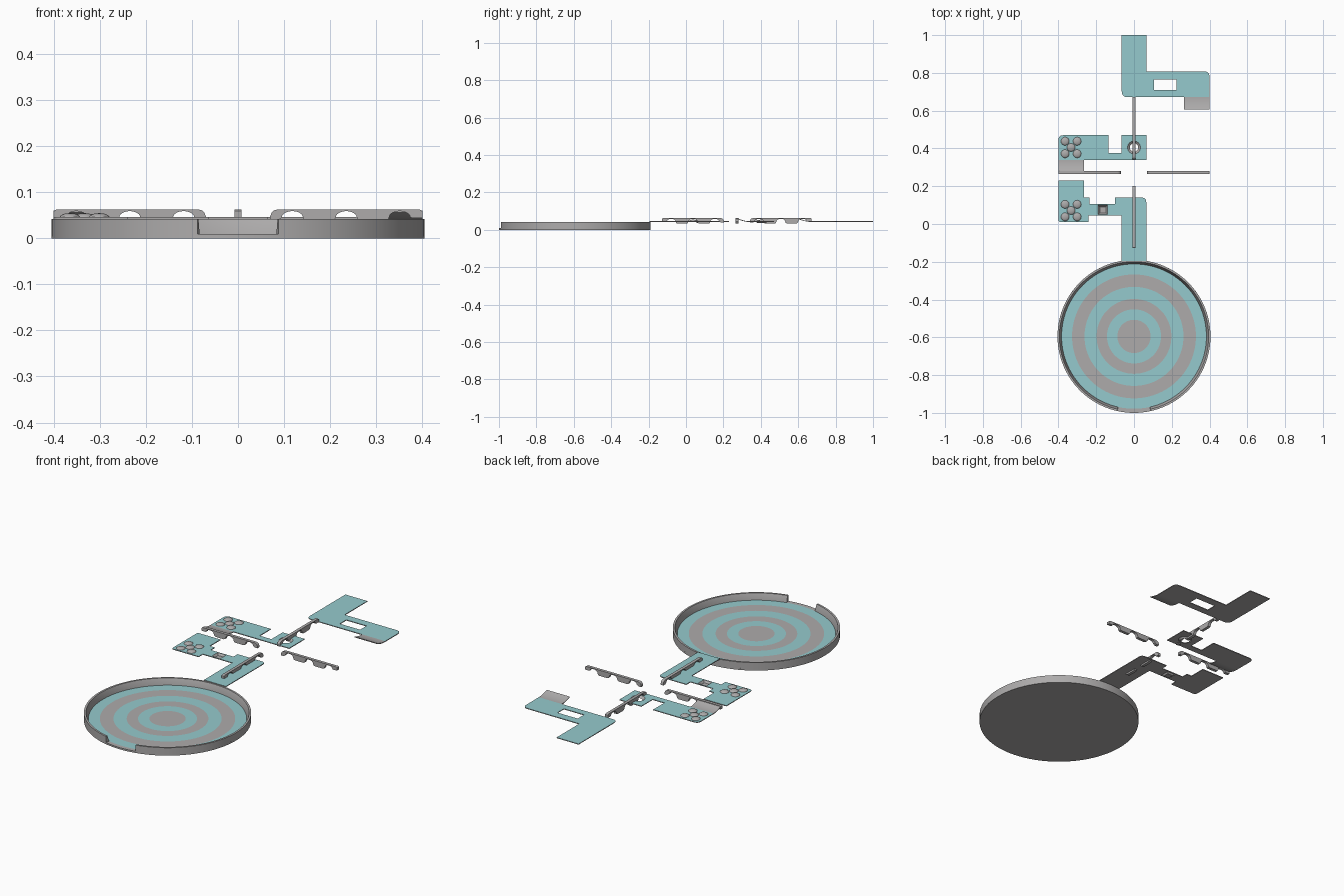
import bpy, bmesh, math
from mathutils import Matrix, Vector

if "Cube" in bpy.data.objects:
    bpy.data.objects.remove(bpy.data.objects["Cube"])


def material(name, rgb):
    m = bpy.data.materials.new(name)
    m.diffuse_color = (*rgb, 1)
    m.use_nodes = True
    m.node_tree.nodes["Principled BSDF"].inputs["Base Color"].default_value = m.diffuse_color
    return m


GRAY = material("gray", (0.42, 0.41, 0.41))
TEAL = material("teal", (0.30, 0.59, 0.61))


def finish(name, bm, rule=None):
    """Make an object from a bmesh; faces matching the rule become teal."""
    bmesh.ops.recalc_face_normals(bm, faces=bm.faces)
    for f in bm.faces:
        f.material_index = 1 if rule and rule(f) else 0
    me = bpy.data.meshes.new(name)
    bm.to_mesh(me)
    bm.free()
    me.materials.append(GRAY)
    me.materials.append(TEAL)
    me.shade_smooth()
    me.set_sharp_from_angle(angle=math.radians(30))
    ob = bpy.data.objects.new(name, me)
    bpy.context.collection.objects.link(ob)
    return ob


def slab(name, outlines, half, matrix, rule=None):
    """Extrude filled 2D outlines (later ones are holes)."""
    cu = bpy.data.curves.new(name, 'CURVE')
    cu.dimensions, cu.fill_mode, cu.extrude = '2D', 'BOTH', half
    for pts in outlines:
        sp = cu.splines.new('POLY')
        sp.points.add(len(pts) - 1)
        for p, q in zip(sp.points, pts):
            p.co = (q[0], q[1], 0, 1)
        sp.use_cyclic_u = True
    tmp = bpy.data.objects.new(name + "_outline", cu)
    bpy.context.collection.objects.link(tmp)
    me = bpy.data.meshes.new_from_object(
        tmp.evaluated_get(bpy.context.evaluated_depsgraph_get()))
    bpy.data.objects.remove(tmp)
    bm = bmesh.new()
    bm.from_mesh(me)
    bpy.data.meshes.remove(me)
    bmesh.ops.remove_doubles(bm, verts=bm.verts, dist=1e-5)
    bm.transform(matrix)
    return finish(name, bm, rule)


def axes(a, b, origin):
    a, b = Vector(a), Vector(b)
    m = Matrix((a, b, a.cross(b))).transposed().to_4x4()
    m.translation = origin
    return m


def rounded(corners):
    """Round every corner given as (x, y, r)."""
    out = []
    for i, c in enumerate(corners):
        p = Vector(c[:2])
        if len(c) < 3:
            out.append(p)
            continue
        a = p + (Vector(corners[i - 1][:2]) - p).normalized() * c[2]
        b = p + (Vector(corners[(i + 1) % len(corners)][:2]) - p).normalized() * c[2]
        for k in range(7):
            t = k / 6
            out.append(a * (1 - t) ** 2 + p * 2 * t * (1 - t) + b * t * t)
    return out


def ring(n, r, cx, cy, turn=0):
    return [(cx + r * math.cos(turn + math.tau * i / n),
             cy + r * math.sin(turn + math.tau * i / n)) for i in range(n)]


# Round tray: base with painted rings
CY, N = -0.595, 120
bm = bmesh.new()
levels = [(0.405, 0.0)] + [(r, 0.009) for r in
          (0.405, 0.383, 0.328, 0.262, 0.198, 0.143, 0.088)]
rows = [[bm.verts.new((x, y, z)) for x, y in ring(N, r, 0, CY)] for r, z in levels]
for a, b in zip(rows, rows[1:]):
    for i in range(N):
        j = (i + 1) % N
        bm.faces.new((a[i], a[j], b[j], b[i]))
bm.faces.new(rows[0])
bm.faces.new(rows[-1])


def painted(f):
    c = f.calc_center_median()
    r = math.hypot(c.x, c.y - CY)
    return c.z > 0.008 and any(lo < r < hi for lo, hi in
                               ((0.328, 0.383), (0.198, 0.262), (0.088, 0.143)))


finish("tray_base", bm, painted)

# Tray rim with the front opening
bm = bmesh.new()
gap = math.asin(0.088 / 0.405)
profile = [(0.405, 0.004), (0.405, 0.042), (0.395, 0.042), (0.383, 0.008), (0.383, 0.004)]
rows = []
for i in range(N + 1):
    t = -math.pi / 2 + gap + (math.tau - 2 * gap) * i / N
    rows.append([bm.verts.new((r * math.cos(t), CY + r * math.sin(t), z)) for r, z in profile])
for a, b in zip(rows, rows[1:]):
    for k in range(5):
        m = (k + 1) % 5
        bm.faces.new((a[k], a[m], b[m], b[k]))
bm.faces.new(rows[0])
bm.faces.new(rows[-1])
finish("tray_rim", bm)

# Path plates, teal on top
flat = Matrix.Translation((0, 0, 0.044))
top = lambda f: f.normal.z > 0.5
square = [(-0.19, 0.05), (-0.14, 0.05), (-0.14, 0.1), (-0.19, 0.1)]
slab("lower_path", [rounded([
    (-0.4, 0.01, 0.015), (-0.24, 0.01), (-0.24, 0.045), (-0.065, 0.045), (-0.065, -0.195),
    (0.065, -0.195), (0.065, 0.14, 0.025), (-0.1, 0.14), (-0.1, 0.105), (-0.235, 0.105),
    (-0.235, 0.14), (-0.265, 0.14), (-0.265, 0.23), (-0.4, 0.23)]), square], 0.002, flat, top)
slab("middle_path", [rounded([
    (-0.4, 0.34), (-0.265, 0.34), (0.065, 0.34), (0.065, 0.47), (-0.065, 0.47),
    (-0.065, 0.375), (-0.135, 0.375), (-0.135, 0.47), (-0.4, 0.47, 0.025)]),
    ring(32, 0.034, 0, 0.405)], 0.002, flat, top)
slab("upper_path", [rounded([
    (-0.065, 0.672, 0.03), (0.4, 0.672), (0.4, 0.808, 0.03), (0.065, 0.808), (0.065, 1.0),
    (-0.065, 1.0)]),
    [(0.105, 0.71), (0.225, 0.71), (0.225, 0.765), (0.105, 0.765)]], 0.002, flat, top)

# Curved ramps rising towards the front
for name, x, y0, length in (("middle_ramp", -0.332, 0.34, 0.06), ("upper_ramp", 0.332, 0.672, 0.067)):
    up = [(y0 - length * k / 8, 0.046 + 0.014 * (k / 8) ** 2) for k in range(9)]
    under = [(y, z - 0.004) for y, z in reversed(up)]
    slab(name, [up + under], 0.068, axes((0, 1, 0), (0, 0, 1), (x, 0, 0)))

# Four arched rails around the centre
outline = [(0.07, 0.038), (0.07, 0.048), (0.073, 0.056), (0.079, 0.061), (0.088, 0.063),
           (0.394, 0.063), (0.4, 0.059), (0.4, 0.044), (0.38, 0.044)]
arches = (0.351, 0.235, 0.118)
for n, c in enumerate(arches):
    outline += [(c + 0.023 * math.cos(math.pi * k / 12),
                 0.045 + 0.014 * math.sin(math.pi * k / 12)) for k in range(13)]
    if n < 2:
        e = arches[n + 1]
        outline += [(c - 0.027, 0.036), (c - 0.034, 0.033), (e + 0.034, 0.033), (e + 0.027, 0.036)]
outline += [(0.085, 0.038)]
for name, d in (("left", (-1, 0, 0)), ("right", (1, 0, 0)), ("front", (0, -1, 0)), ("back", (0, 1, 0))):
    slab(name + "_arched_rail", [outline], 0.008, axes(d, (0, 0, 1), (0, 0.272, 0)))

# Bumper domes, five in each cluster
for name, cy in (("lower_domes", 0.071), ("middle_domes", 0.405)):
    bm = bmesh.new()
    for dx, dy in ((0, 0), (-1, -1), (1, -1), (-1, 1), (1, 1)):
        m = Matrix.Translation((-0.333 + dx * 0.032, cy + dy * 0.033, 0.0455))
        bmesh.ops.create_uvsphere(bm, u_segments=24, v_segments=12, radius=1,
                                  matrix=m @ Matrix.Diagonal((0.022, 0.022, 0.009, 1)))
    bmesh.ops.delete(bm, geom=[v for v in bm.verts if v.co.z < 0.045], context='VERTS')
    finish(name, bm)


# Sunken cups in the path holes
def cup(name, n, r, cx, cy, turn, closed):
    bm = bmesh.new()
    a, b = [[bm.verts.new((x, y, z)) for x, y in ring(n, q, cx, cy, turn)]
            for q, z in ((r, 0.046), (r * 0.65, 0.036))]
    for i in range(n):
        bm.faces.new((a[i], a[(i + 1) % n], b[(i + 1) % n], b[i]))
    if closed:
        bm.faces.new(b)
    ob = finish(name, bm)
    ob.data.flip_normals()


cup("square_cup", 4, 0.0354, -0.165, 0.075, math.pi / 4, True)
cup("round_cup", 32, 0.034, 0, 0.405, 0, False)
